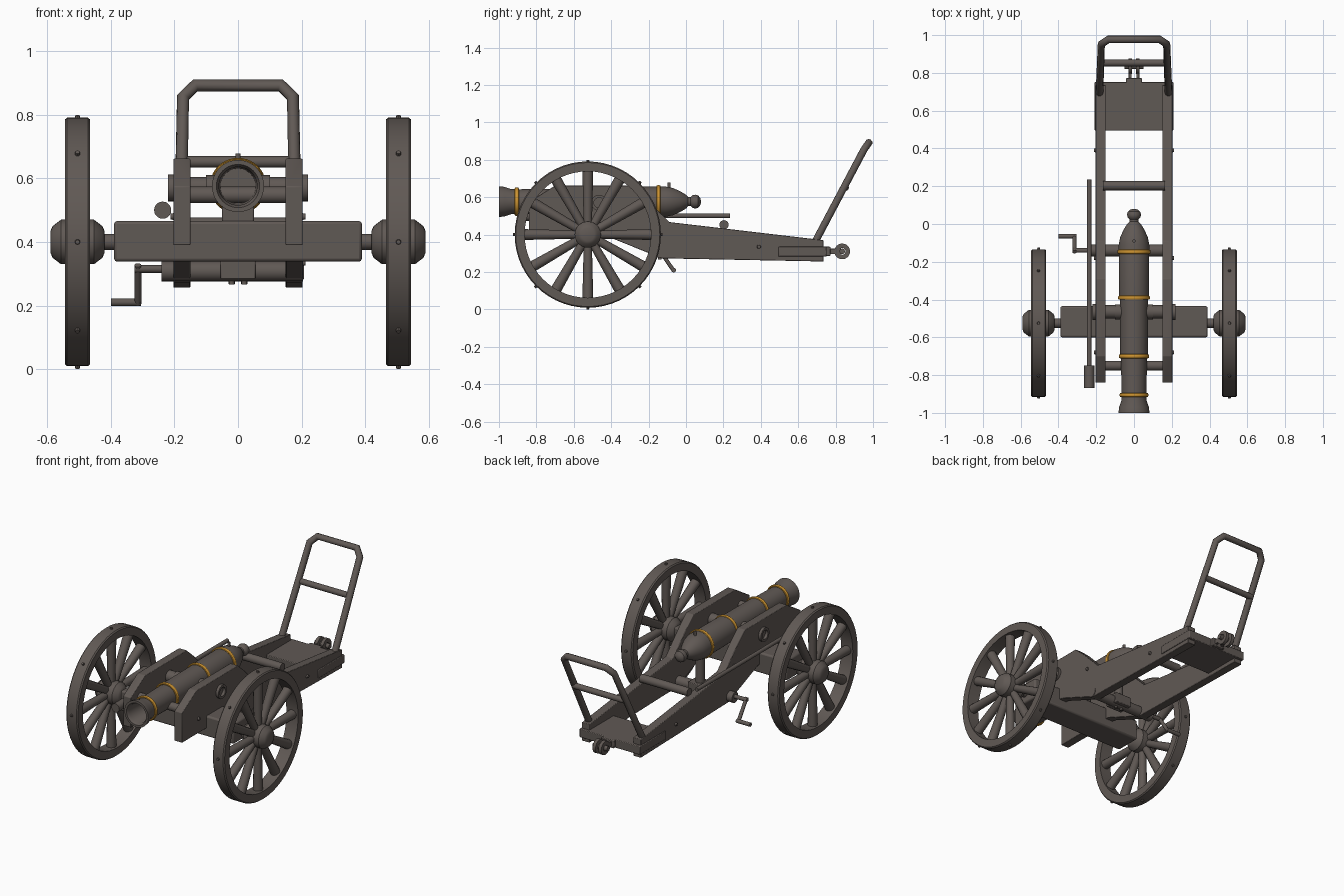
import bpy, bmesh, math
from mathutils import Vector, Matrix

cube = bpy.data.objects.get("Cube")
if cube:
    bpy.data.objects.remove(cube)


def material(name, color):
    m = bpy.data.materials.new(name)
    m.use_nodes = True
    m.diffuse_color = color
    m.node_tree.nodes["Principled BSDF"].inputs["Base Color"].default_value = color
    return m


IRON = material("dark iron brown", (0.118, 0.1, 0.09, 1))
GOLD = material("brass gold", (0.6, 0.29, 0.03, 1))


def finish(name, bm, mat=IRON, bevel=0):
    bmesh.ops.recalc_face_normals(bm, faces=bm.faces)
    mesh = bpy.data.meshes.new(name)
    bm.to_mesh(mesh)
    bm.free()
    mesh.materials.append(mat)
    ob = bpy.data.objects.new(name, mesh)
    bpy.context.collection.objects.link(ob)
    bpy.ops.object.select_all(action='DESELECT')
    ob.select_set(True)
    bpy.context.view_layer.objects.active = ob
    bpy.ops.object.shade_smooth_by_angle(angle=math.radians(35))
    if bevel:
        mod = ob.modifiers.new("soft_edges", 'BEVEL')
        mod.width = bevel
        mod.segments = 2
    return ob


def box(name, lo, hi, bevel=0.004):
    bm = bmesh.new()
    lo, hi = Vector(lo), Vector(hi)
    bmesh.ops.create_cube(bm, size=1, matrix=Matrix.Translation((lo + hi) / 2)
                          @ Matrix.Diagonal((*(hi - lo), 1)))
    return finish(name, bm, bevel=bevel)


def add_rod(bm, a, b, r, r2=None, sides=20):
    a, b = Vector(a), Vector(b)
    d = b - a
    turn = d.to_track_quat('Z', 'Y').to_matrix().to_4x4()
    bmesh.ops.create_cone(bm, cap_ends=True, segments=sides, radius1=r,
                          radius2=r if r2 is None else r2, depth=d.length,
                          matrix=Matrix.Translation((a + b) / 2) @ turn)


def rod(name, a, b, r, mat=IRON):
    bm = bmesh.new()
    add_rod(bm, a, b, r)
    return finish(name, bm, mat)


def lathe(name, profile, centre, axis, mat=IRON, steps=40, closed=False):
    """Spin (distance along axis, radius) points about an x or y axis."""
    bm = bmesh.new()
    side = Vector((0, 0, 1))
    axis, centre = Vector(axis), Vector(centre)
    vs = [bm.verts.new(centre + axis * t + side * r) for t, r in profile]
    edges = [bm.edges.new(p) for p in zip(vs, vs[1:])]
    if closed:
        edges.append(bm.edges.new((vs[-1], vs[0])))
    bmesh.ops.spin(bm, geom=vs + edges, cent=centre, axis=axis,
                   angle=math.tau, steps=steps)
    bmesh.ops.remove_doubles(bm, verts=bm.verts, dist=0.0005)
    return finish(name, bm, mat)


def tube(name, points, r):
    curve = bpy.data.curves.new(name, 'CURVE')
    curve.dimensions = '3D'
    curve.bevel_depth = r
    curve.bevel_resolution = 3
    curve.use_fill_caps = True
    s = curve.splines.new('POLY')
    s.points.add(len(points) - 1)
    for p, co in zip(s.points, points):
        p.co = (*co, 1)
    curve.materials.append(IRON)
    ob = bpy.data.objects.new(name, curve)
    bpy.context.collection.objects.link(ob)
    return ob


X, Y = (1, 0, 0), (0, 1, 0)
BORE_Z = 0.576
WHEEL_Y, WHEEL_Z = -0.525, 0.4

# Barrel with hollow muzzle, rounded breech and end knob
lathe("barrel", [(-0.7, 0), (-0.7, 0.055), (-0.985, 0.06), (-1, 0.068), (-1, 0.082),
                 (-0.97, 0.079), (-0.935, 0.067), (-0.9, 0.066), (-0.7, 0.069),
                 (-0.695, 0.073), (-0.39, 0.075), (-0.385, 0.079), (-0.11, 0.081),
                 (-0.07, 0.073), (-0.03, 0.055), (0, 0.037), (0.012, 0.024),
                 (0.025, 0.024), (0.035, 0.034), (0.05, 0.037), (0.065, 0.033),
                 (0.077, 0.018), (0.081, 0)], (0, 0, BORE_Z), Y)
for i, (y, r) in enumerate([(-0.905, 0.07), (-0.7, 0.074), (-0.39, 0.078), (-0.147, 0.082)]):
    ring = [(y + 0.011 * math.cos(a), r + 0.007 * math.sin(a))
            for a in (k * math.tau / 10 for k in range(10))]
    lathe(f"barrel_band_{i + 1}", ring, (0, 0, BORE_Z), Y, GOLD, closed=True)
rod("vent_nub", (0, -0.09, 0.64), (0, -0.09, 0.678), 0.008)
rod("trunnion", (-0.2, -0.465, 0.57), (0.2, -0.465, 0.57), 0.035)
rod("trunnion_collar", (-0.1, -0.465, 0.57), (0.1, -0.465, 0.57), 0.04)

# Wheels, hubs, cheeks and cheek fittings on both sides
for side, label in ((1, "left"), (-1, "right")):
    wx = side * 0.505
    c = Vector((wx, WHEEL_Y, WHEEL_Z))
    lathe(label + "_wheel_rim", [(-0.04, 0.338), (-0.04, 0.385), (-0.033, 0.391),
                                 (0.033, 0.391), (0.04, 0.385), (0.04, 0.338)],
          c, X, steps=56, closed=True)
    lathe(label + "_wheel_hub", [(-0.085, 0), (-0.085, 0.035), (-0.078, 0.05),
                                 (-0.052, 0.07), (0.052, 0.07), (0.078, 0.05),
                                 (0.085, 0.035), (0.085, 0)], c, X, steps=28)
    bm = bmesh.new()
    for k in range(12):
        a = k * math.tau / 12
        d = Vector((0, math.sin(a), math.cos(a)))
        add_rod(bm, c + d * 0.05, c + d * 0.345, 0.022, 0.029, 12)
    finish(label + "_wheel_spokes", bm)
    bm = bmesh.new()
    for k in range(8):
        a = k * math.tau / 8
        d = Vector((0, math.sin(a), math.cos(a)))
        add_rod(bm, c + d * 0.38, c + d * 0.4, 0.01, 0.007, 10)
    finish(label + "_rim_studs", bm)
    rod(label + "_axle_stub", (side * 0.36, WHEEL_Y, WHEEL_Z), (side * 0.44, WHEEL_Y, WHEEL_Z), 0.025)

    # Cheek plate running back into the trail
    outline = [(-0.84, 0.39), (-0.84, 0.575), (-0.7, 0.662), (-0.29, 0.662),
               (-0.22, 0.6), (-0.09, 0.467), (0.735, 0.37), (0.735, 0.256),
               (-0.13, 0.273), (-0.42, 0.39)]
    bm = bmesh.new()
    f = bm.faces.new([bm.verts.new((side * 0.15, y, z)) for y, z in outline])
    new = bmesh.ops.extrude_face_region(bm, geom=[f])["geom"]
    bmesh.ops.translate(bm, vec=(side * 0.053, 0, 0),
                        verts=[v for v in new if isinstance(v, bmesh.types.BMVert)])
    finish(label + "_cheek", bm, bevel=0.003)

    ring = [(0, 0.027), (side * 0.022, 0.027), (side * 0.022, 0.042), (0, 0.042)]
    lathe(label + "_trunnion_ring", ring, (side * 0.198, -0.465, 0.57), X, closed=True, steps=28)
    bm = bmesh.new()
    for y, z in ((-0.68, 0.48), (-0.18, 0.48), (0.39, 0.335)):
        add_rod(bm, (side * 0.195, y, z), (side * 0.213, y, z), 0.012, 0.009, 12)
    finish(label + "_cheek_bolts", bm)

# Axle beam, saddle and cross members
box("axle_beam", (-0.39, -0.6, 0.338), (0.39, -0.435, 0.466), 0.01)
box("barrel_saddle", (-0.05, -0.59, 0.46), (0.05, -0.45, 0.53))
rod("front_crossbar", (-0.16, -0.75, 0.548), (0.16, -0.75, 0.548), 0.026)
rod("trail_crossbar", (-0.165, 0.203, 0.452), (0.165, 0.203, 0.452), 0.025)
box("trail_plate", (-0.208, 0.495, 0.282), (0.208, 0.752, 0.335))

# Elevating gear and hand crank
rod("elevating_shaft", (-0.24, -0.14, 0.308), (0.205, -0.14, 0.308), 0.032)
box("elevating_block", (-0.055, -0.185, 0.283), (0.055, -0.095, 0.345))
rod("elevating_screw", (0, -0.14, 0.3), (0, -0.14, 0.52), 0.026)
for x in (-0.02, 0.02):
    rod("elevating_bolt", (x, -0.14, 0.266), (x, -0.14, 0.3), 0.009)
rod("crank_shaft", (-0.325, -0.14, 0.315), (-0.23, -0.14, 0.315), 0.012)
tube("crank_arm", [(-0.315, -0.148, 0.327), (-0.315, -0.065, 0.205)], 0.011)
rod("crank_handle", (-0.4, -0.065, 0.21), (-0.305, -0.065, 0.21), 0.012)

# Sponge rammer slung along the right side
rod("rammer_pole", (-0.237, -0.78, 0.5), (-0.237, 0.235, 0.5), 0.012)
rod("rammer_head", (-0.237, -0.868, 0.5), (-0.237, -0.75, 0.5), 0.027)

# Lifting handle at the trail end
right_leg = [(-0.183, 0.69, 0.36), (-0.173, 0.952, 0.855), (-0.135, 0.978, 0.892)]
tube("lifting_handle", right_leg + [(-x, y, z) for x, y, z in reversed(right_leg)], 0.02)
rod("handle_crossbar", (-0.175, 0.853, 0.652), (0.175, 0.853, 0.652), 0.018)

# Towing eye
box("tow_block", (-0.042, 0.735, 0.285), (0.042, 0.772, 0.335))
for x in (-0.02, 0.02):
    box("tow_arm", (x - 0.008, 0.765, 0.295), (x + 0.008, 0.83, 0.325), 0.002)
    lathe("tow_ring", [(-0.01, 0.018), (-0.01, 0.042), (0.01, 0.042), (0.01, 0.018)],
          (x, 0.835, 0.31), X, closed=True, steps=24)
rod("tow_pin", (-0.05, 0.835, 0.31), (0.05, 0.835, 0.31), 0.015)
